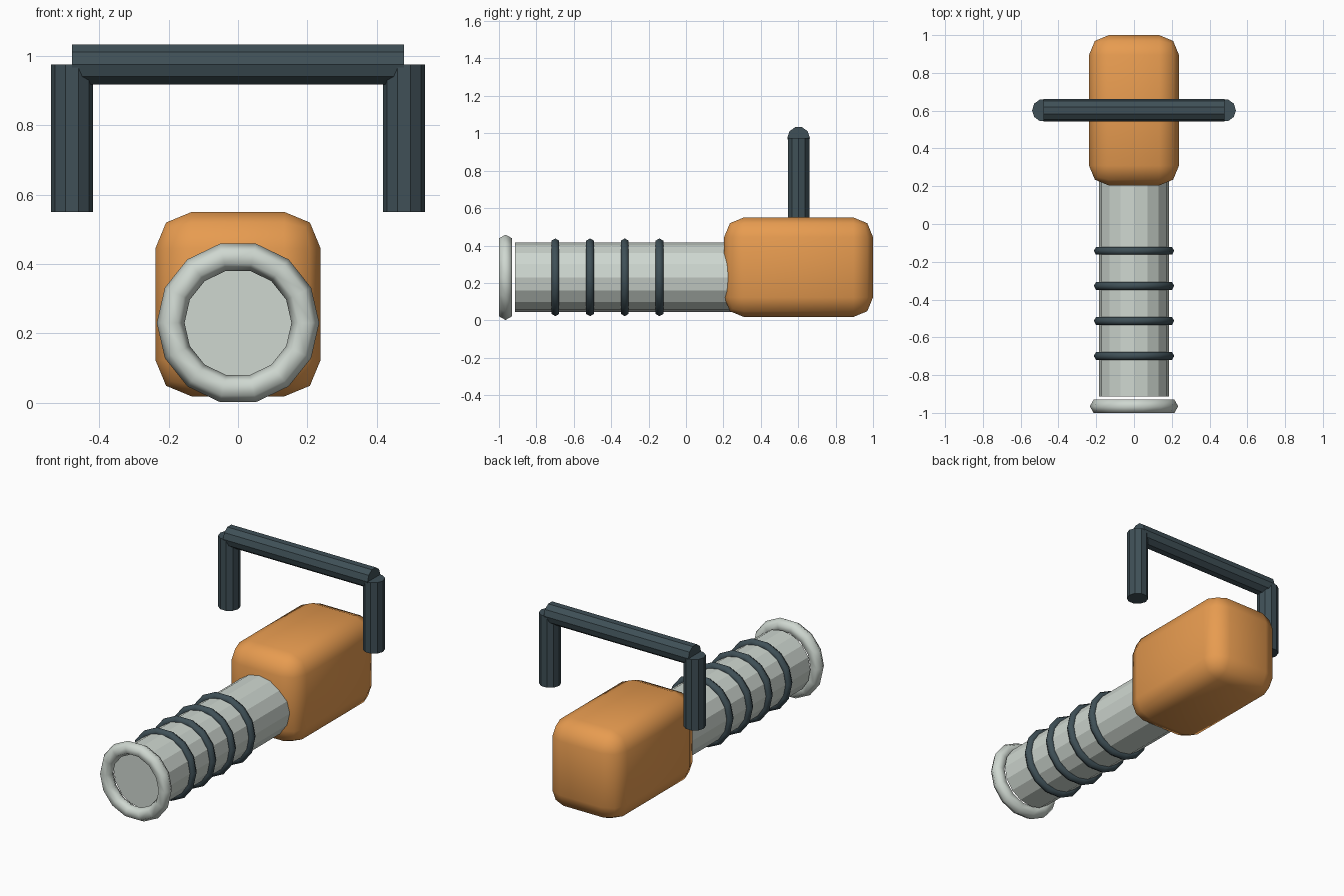
import bpy
from math import pi, radians

if "Cube" in bpy.data.objects:
    bpy.data.objects.remove(bpy.data.objects["Cube"])


def material(name, rgb):
    m = bpy.data.materials.new(name)
    m.diffuse_color = (*rgb, 1)
    m.use_nodes = True
    m.node_tree.nodes["Principled BSDF"].inputs["Base Color"].default_value = m.diffuse_color
    return m


orange = material("orange", (0.80, 0.33, 0.08))
slate = material("slate", (0.05, 0.08, 0.095))
pale = material("pale_grey", (0.62, 0.68, 0.63))


def finish(name, mat):
    ob = bpy.context.object
    ob.name = name
    ob.data.materials.append(mat)
    return ob


def rod(name, mat, sides, radius, length, loc, rot):
    bpy.ops.mesh.primitive_cylinder_add(vertices=sides, radius=radius, depth=length,
                                        location=loc, rotation=rot)
    return finish(name, mat)


def ring(name, mat, major, minor, y):
    bpy.ops.mesh.primitive_torus_add(major_radius=major, minor_radius=minor,
                                     major_segments=14, minor_segments=6,
                                     location=(0, y, AXIS_Z), rotation=(pi / 2, 0, 0))
    ob = finish(name, mat)
    bpy.ops.object.shade_smooth()
    return ob


AXIS_Z = 0.23

# rounded main housing
bpy.ops.mesh.primitive_cube_add(size=1, location=(0, 0.602, 0.284))
body = finish("housing", orange)
body.scale = (0.476, 0.796, 0.532)
bpy.ops.object.transform_apply(location=False, rotation=False, scale=True)
bevel = body.modifiers.new("round", "BEVEL")
bevel.width = 0.105
bevel.segments = 2
bpy.ops.object.modifier_apply(modifier="round")
bpy.ops.object.shade_smooth_by_angle(angle=radians(60))

# barrel running into the housing
y0, y1 = -0.913, 0.29
rod("barrel", pale, 16, 0.185, y1 - y0, (0, (y0 + y1) / 2, AXIS_Z), (pi / 2, 0, 0))

# muzzle rim and four grip bands
ring("muzzle_rim", pale, 0.194, 0.040, -0.965)
for i in range(4):
    ring(f"barrel_band_{i + 1}", slate, 0.189, 0.024, -0.142 - 0.1855 * i)

# carrying handle: two posts and a crossbar
HY, HZ, HX, HR = 0.602, 0.975, 0.479, 0.0605
for side, s in (("left", -1), ("right", 1)):
    rod(f"handle_post_{side}", slate, 10, HR, HZ - 0.55,
        (s * HX, HY, (HZ + 0.55) / 2), (0, 0, pi / 2))
rod("handle_crossbar", slate, 10, HR, 2 * HX, (0, HY, HZ), (0, pi / 2, 0))
